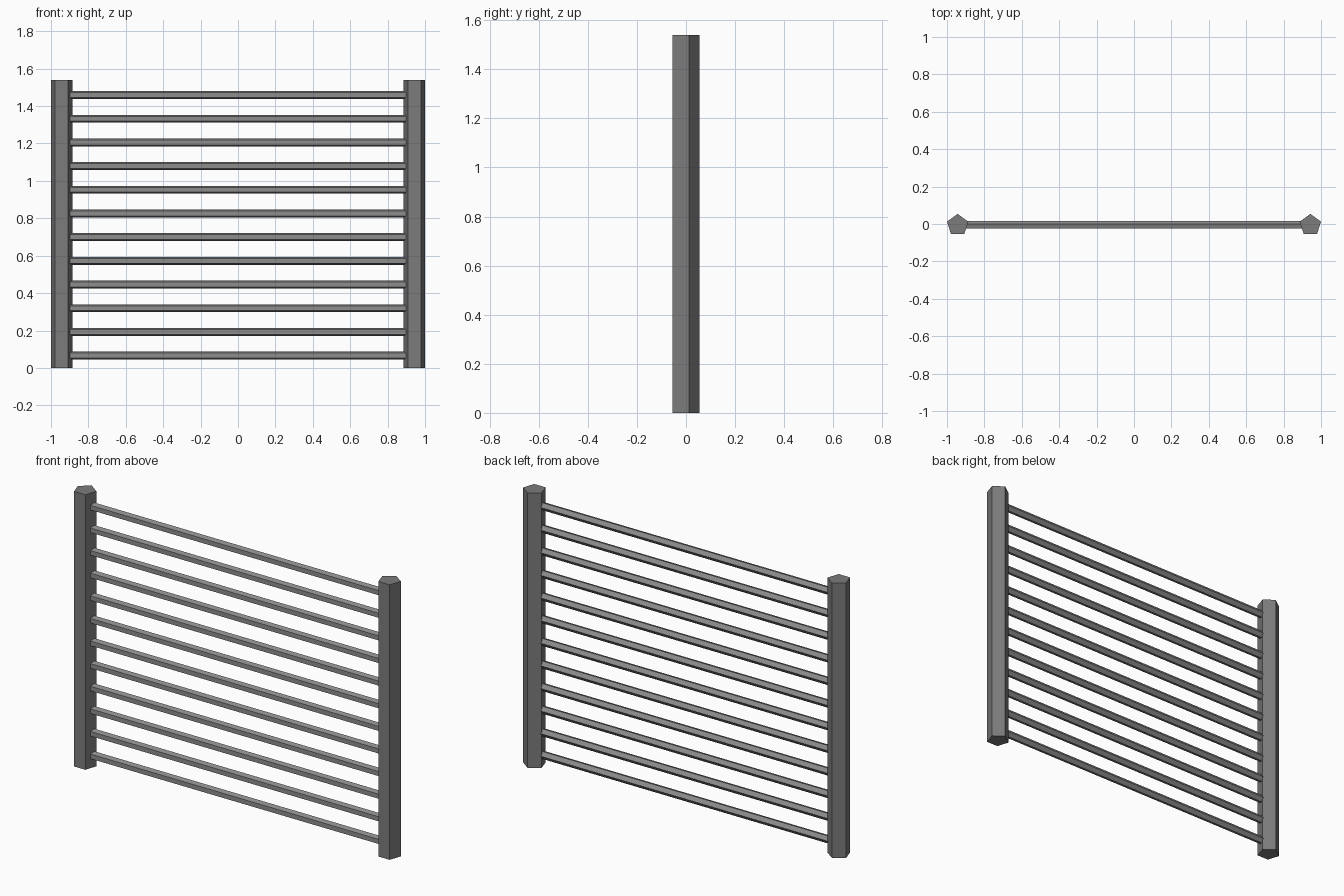
import bpy
from math import pi, sin, cos

if "Cube" in bpy.data.objects:
    bpy.data.objects.remove(bpy.data.objects["Cube"])

AXIS_Y = -0.006      # pentagon centre, so the posts are centred in depth
POST_H = 1.54
POST_X = 0.943
POST_R = 0.06
RUNG_R = 0.022
RUNGS = 12


def grey(name, v):
    mat = bpy.data.materials.new(name)
    mat.diffuse_color = (v, v, v, 1)
    mat.use_nodes = True
    mat.node_tree.nodes["Principled BSDF"].inputs["Base Color"].default_value = mat.diffuse_color
    return mat


def prism(name, to_world, radius, start, end, mat):
    """Five-sided bar with its apex towards the back (+y)."""
    verts = []
    for t in (start, end):
        for i in range(5):
            a = pi / 2 + 2 * pi * i / 5
            verts.append(to_world(radius * cos(a), AXIS_Y + radius * sin(a), t))
    faces = [tuple(range(4, -1, -1)), tuple(range(5, 10))]
    faces += [(i, (i + 1) % 5, (i + 1) % 5 + 5, i + 5) for i in range(5)]
    mesh = bpy.data.meshes.new(name)
    mesh.from_pydata(verts, [], faces)
    mesh.materials.append(mat)
    obj = bpy.data.objects.new(name, mesh)
    bpy.context.collection.objects.link(obj)
    return obj


post_mat = grey("dark_grey", 0.2)
rung_mat = grey("mid_grey", 0.27)

# Upright posts
for side, name in ((-1, "left_post"), (1, "right_post")):
    prism(name, lambda u, y, t: (side * POST_X + u, y, t), POST_R, 0, POST_H, post_mat)

# Horizontal rungs, running into the posts
for k in range(RUNGS):
    z = 0.066 + k * (1.459 - 0.066) / (RUNGS - 1)
    prism(f"rung_{k + 1}", lambda u, y, t: (t, y, z - u), RUNG_R, -POST_X, POST_X, rung_mat)
